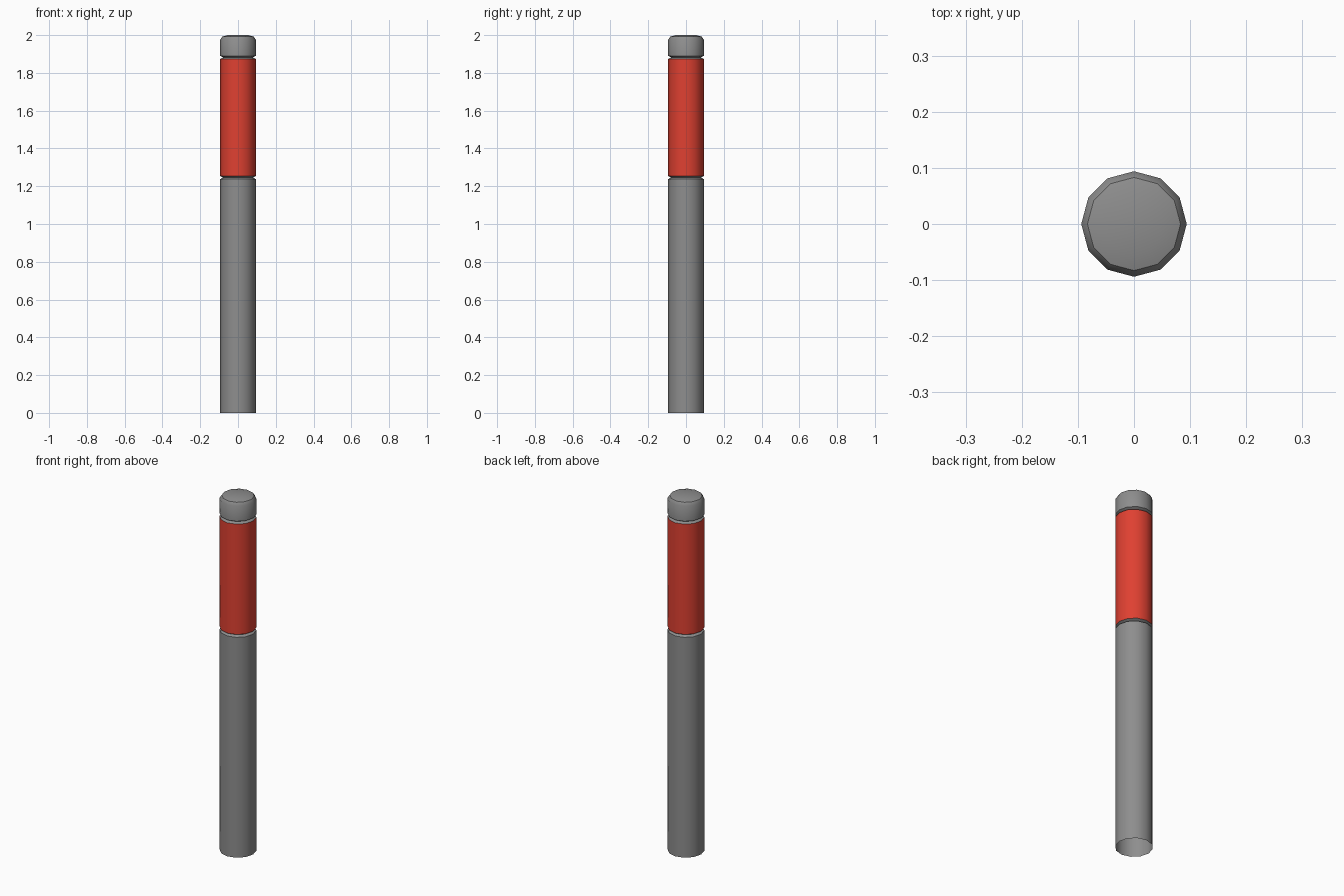
import bpy, bmesh, math

if "Cube" in bpy.data.objects:
    bpy.data.objects.remove(bpy.data.objects["Cube"])

SIDES = 12
R = 0.094        # post radius
NECK = 0.079     # radius at the bottom of the V grooves


def material(name, rgb):
    m = bpy.data.materials.new(name)
    m.diffuse_color = (*rgb, 1)
    m.use_nodes = True
    m.node_tree.nodes["Principled BSDF"].inputs["Base Color"].default_value = m.diffuse_color
    return m


grey = material("post grey", (0.27, 0.27, 0.27))
red = material("band red", (0.74, 0.052, 0.031))


def lathe(name, profile, mat, cap_top=False):
    """Turn a (radius, height) profile into a 12-sided surface around z."""
    bm = bmesh.new()
    rings = []
    for r, z in profile:
        rings.append([bm.verts.new((r * math.cos(a), r * math.sin(a), z))
                      for a in (2 * math.pi * i / SIDES for i in range(SIDES))])
    for low, high in zip(rings, rings[1:]):
        for i in range(SIDES):
            j = (i + 1) % SIDES
            bm.faces.new((low[i], low[j], high[j], high[i]))
    if cap_top:
        bm.faces.new(rings[-1])
    mesh = bpy.data.meshes.new(name)
    bm.to_mesh(mesh)
    bm.free()
    mesh.materials.append(mat)
    ob = bpy.data.objects.new(name, mesh)
    bpy.context.collection.objects.link(ob)
    bpy.ops.object.select_all(action='DESELECT')
    ob.select_set(True)
    bpy.context.view_layer.objects.active = ob
    bpy.ops.object.shade_smooth_by_angle(angle=math.radians(35))
    return ob


# Lower post, open underneath
lathe("lower_post", [(R, 0), (R, 1.238)], grey)
# Groove between the post and the band
lathe("lower_groove", [(R, 1.238), (NECK, 1.246), (R, 1.254)], grey)
# Red band
lathe("red_band", [(R, 1.254), (R, 1.874)], red)
# Groove between the band and the cap
lathe("upper_groove", [(R, 1.874), (NECK, 1.882), (R, 1.89)], grey)
# Rounded cap
lathe("top_cap", [(R, 1.89), (R, 1.976), (0.083, 1.992), (0.054, 2.0)], grey, cap_top=True)
